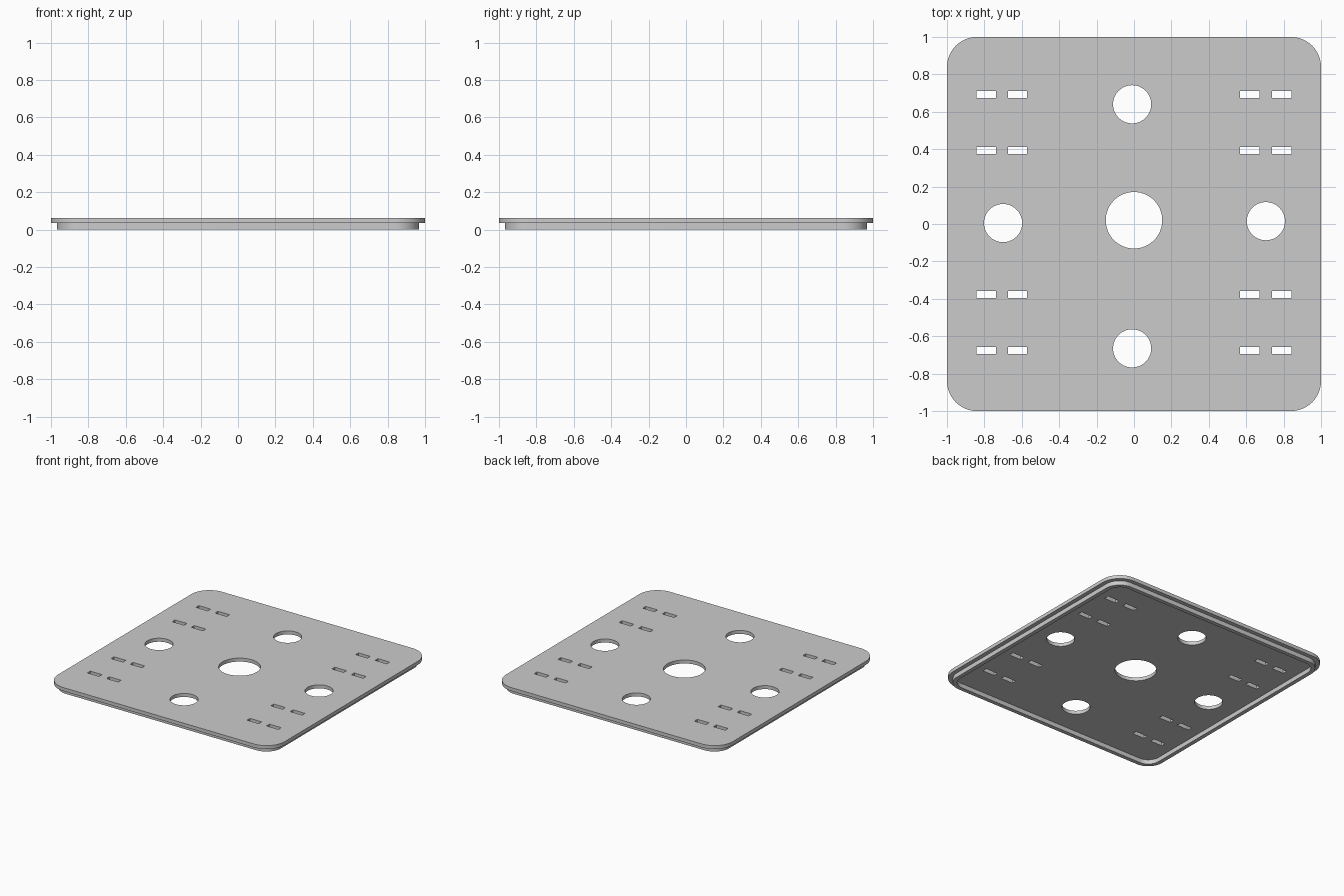
import bpy
from math import cos, sin, pi

cube = bpy.data.objects.get("Cube")
if cube:
    bpy.data.objects.remove(cube)

grey = bpy.data.materials.new("plain grey")
grey.use_nodes = True
colour = (0.6, 0.6, 0.6, 1)
grey.diffuse_color = colour
grey.node_tree.nodes["Principled BSDF"].inputs["Base Color"].default_value = colour


def circle(x, y, r, n=64):
    return [(x + r * cos(2 * pi * i / n), y + r * sin(2 * pi * i / n)) for i in range(n)]


def box(x, y, w, h):
    return [(x + sx * w / 2, y + sy * h / 2) for sx, sy in ((-1, -1), (1, -1), (1, 1), (-1, 1))]


def rounded_square(half, r, n=12):
    pts = []
    for k, (sx, sy) in enumerate(((1, 1), (-1, 1), (-1, -1), (1, -1))):
        for i in range(n + 1):
            a = (k + i / n) * pi / 2
            pts.append((sx * (half - r) + r * cos(a), sy * (half - r) + r * sin(a)))
    return pts


def extrude_outline(name, loops, z0, z1):
    """Fill the outline, leaving inner loops open, and extrude it from z0 to z1."""
    curve = bpy.data.curves.new(name, "CURVE")
    curve.dimensions = "2D"
    curve.fill_mode = "BOTH"
    curve.extrude = (z1 - z0) / 2
    for loop in loops:
        spline = curve.splines.new("POLY")
        spline.points.add(len(loop) - 1)
        for point, (x, y) in zip(spline.points, loop):
            point.co = (x, y, 0, 1)
        spline.use_cyclic_u = True
    curve.materials.append(grey)
    obj = bpy.data.objects.new(name, curve)
    obj.location.z = (z0 + z1) / 2
    bpy.context.collection.objects.link(obj)
    bpy.ops.object.select_all(action="DESELECT")
    obj.select_set(True)
    bpy.context.view_layer.objects.active = obj
    bpy.ops.object.convert(target="MESH")
    bpy.ops.object.shade_smooth_by_angle()


# Round holes and cable slots
holes = [circle(0, 0.02, 0.151)]
for x, y in ((-0.01, 0.64), (-0.01, -0.665), (-0.7, 0.005), (0.705, 0.015)):
    holes.append(circle(x, y, 0.102))
for x in (-0.791, -0.623, 0.618, 0.79):
    for y in (0.692, 0.393, -0.377, -0.676):
        holes.append(box(x, y, 0.104, 0.037))

# Top plate with its openings, and the inset rim below it
extrude_outline("cover_plate", [rounded_square(1, 0.16)] + holes, 0.035, 0.063)
extrude_outline("locating_rim", [rounded_square(0.967, 0.127), rounded_square(0.935, 0.095)], 0, 0.035)
